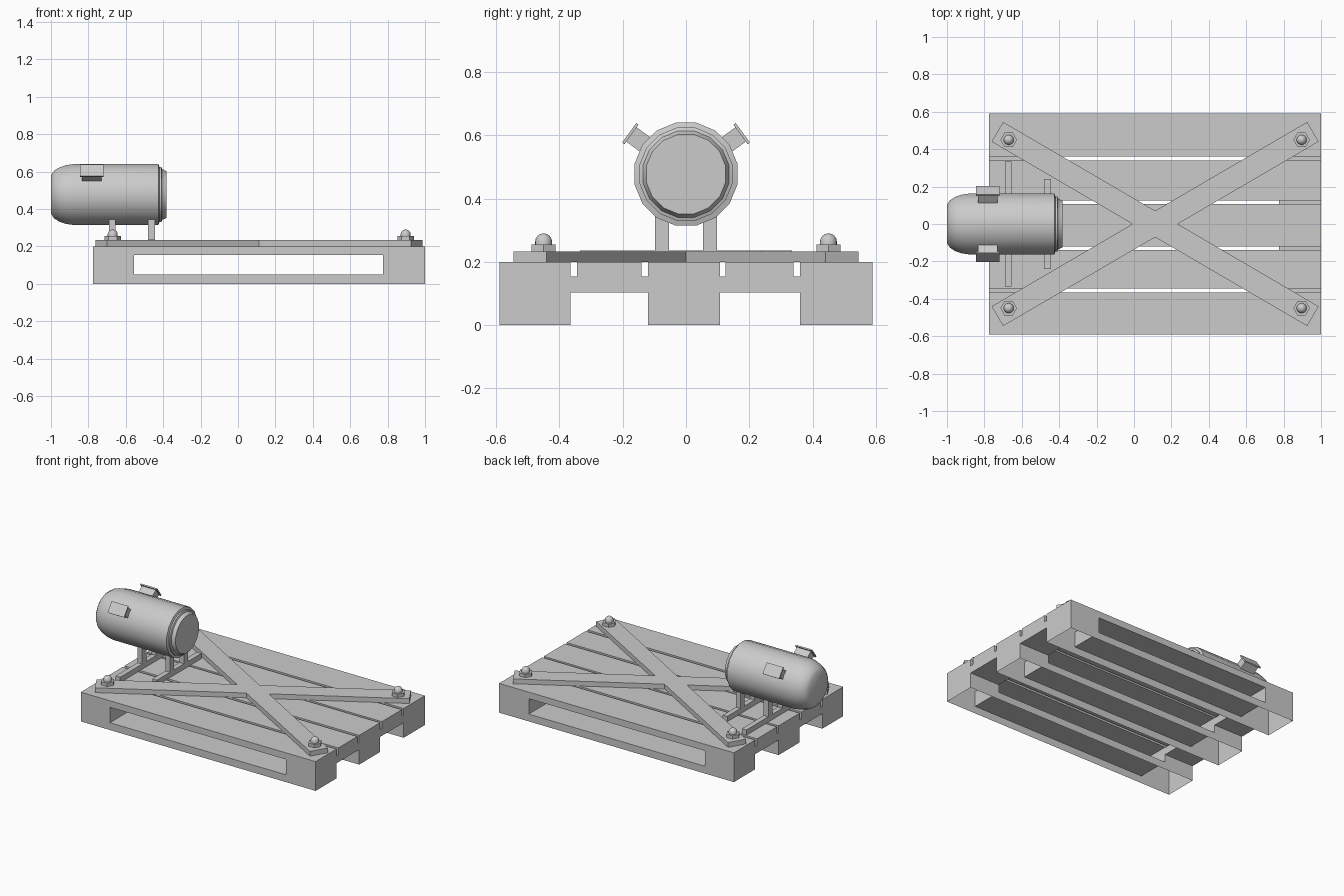
import bpy, bmesh
from math import cos, sin, radians, pi
from mathutils import Matrix

if "Cube" in bpy.data.objects:
    bpy.data.objects.remove(bpy.data.objects["Cube"])


def finish(name, bm, smooth=False):
    bmesh.ops.recalc_face_normals(bm, faces=bm.faces)
    me = bpy.data.meshes.new(name)
    bm.to_mesh(me)
    bm.free()
    ob = bpy.data.objects.new(name, me)
    bpy.context.collection.objects.link(ob)
    if smooth:
        bpy.ops.object.select_all(action='DESELECT')
        ob.select_set(True)
        bpy.context.view_layer.objects.active = ob
        bpy.ops.object.shade_smooth_by_angle(angle=radians(35))
    return ob


def box(name, x, y, z):
    """Box from (min, max) ranges."""
    bm = bmesh.new()
    mid = [(a + b) / 2 for a, b in (x, y, z)]
    size = [b - a for a, b in (x, y, z)]
    bmesh.ops.create_cube(bm, size=1, matrix=Matrix.Translation(mid) @ Matrix.Diagonal((*size, 1)))
    return finish(name, bm)


def lathe(name, profile, sides, matrix):
    """Revolve (radius, height) points around local z."""
    bm = bmesh.new()
    vs = [bm.verts.new((r, 0, h)) for r, h in profile]
    es = [bm.edges.new(p) for p in zip(vs, vs[1:])]
    bmesh.ops.spin(bm, geom=vs + es, cent=(0, 0, 0), axis=(0, 0, 1),
                   angle=2 * pi, steps=sides, use_merge=True)
    bmesh.ops.remove_doubles(bm, verts=bm.verts, dist=1e-5)
    bm.transform(matrix)
    return finish(name, bm, True)


X0, X1 = -0.775, 1.0
H0, H1 = -0.555, 0.775   # ends of the fork openings

# pallet runners: hollow shells with a fork opening, open underneath
for i, (y0, y1) in enumerate([(-.59, -.365), (-.12, .107), (.36, .59)]):
    bm = bmesh.new()
    xs, zs = (X0, H0, H1, X1), (0, .05, .155, .20)
    for a in range(3):
        for b in range(3):
            if (a, b) != (1, 1):
                bm.faces.new([bm.verts.new((xs[a + u], y0, zs[b + v]))
                              for u, v in ((0, 0), (1, 0), (1, 1), (0, 1))])
    bmesh.ops.remove_doubles(bm, verts=bm.verts, dist=1e-5)
    ext = bmesh.ops.extrude_face_region(bm, geom=bm.faces[:], use_keep_orig=True)
    bmesh.ops.translate(bm, vec=(0, y1 - y0, 0),
                        verts=[v for v in ext["geom"] if isinstance(v, bmesh.types.BMVert)])
    bmesh.ops.recalc_face_normals(bm, faces=bm.faces)
    bottom = [f for f in bm.faces if f.calc_center_median().z < .001]
    bmesh.ops.delete(bm, geom=bottom, context='FACES')
    finish(f"runner_{i}", bm)

# loose deck boards between the runners
for i, y in enumerate([(-.345, -.14), (.125, .34)]):
    box(f"deck_board_{i}", (X0, X1), y, (.153, .20))

# cross boards under the deck at both ends
for i, x in enumerate([(X0, H0), (H1, X1)]):
    for j, y in enumerate([(-.365, -.12), (.107, .36)]):
        box(f"cross_board_{i}_{j}", x, y, (.103, .153))

# crossed straps and their bolts
for i, s in enumerate((1, -1)):
    strap = box(f"strap_{i}", (-.977, .977), (-.061, .061), (0, .033))
    strap.location = (.113, 0, .20)
    strap.rotation_euler.z = s * radians(30.3)
    for j, x in enumerate((-.67, .896)):
        bm = bmesh.new()
        bmesh.ops.create_cone(bm, cap_ends=True, segments=6, radius1=.044, radius2=.044, depth=.023,
                              matrix=Matrix.Translation((x, s * .45, .2435)) @ Matrix.Rotation(pi / 6, 4, 'Z'))
        finish(f"hex_nut_{i}_{j}", bm)
        dome = [(.027, .25), (.027, .263)] + [(.027 * cos(a), .263 + .027 * sin(a))
                                              for a in (pi / 8, pi / 4, 3 * pi / 8)] + [(0, .29)]
        lathe(f"dome_cap_{i}_{j}", dome, 16, Matrix.Translation((x, s * .45, 0)))

# motor stand: two floor bars with a pair of legs each
for i, (x, half) in enumerate([((-.691, -.656), .335), ((-.48, -.445), .24)]):
    box(f"stand_bar_{i}", x, (-half, half), (.20, .236))
    for s in (-1, 1):
        box(f"stand_leg_{i}_{s}", x, sorted((s * .053, s * .098)), (.225, .36))

# motor housing, lying along x
CZ = .477
along_x = (Matrix.Translation((0, 0, CZ)) @ Matrix.Rotation(pi / 16, 4, 'X')
           @ Matrix.Rotation(pi / 2, 4, 'Y'))
lathe("motor_body", [(0, -1), (.105, -1), (.13, -.983), (.148, -.955), (.16, -.92), (.166, -.88),
                     (.166, -.425), (.15, -.42), (.15, -.41), (.139, -.406), (.128, -.383), (0, -.383)],
      16, along_x)

# terminal boxes with lids, one on each upper side
for s in (-1, 1):
    for name, x, y, z in [("terminal_box", (-.835, -.73), (-.028, .028), (.14, .215)),
                          ("terminal_lid", (-.845, -.72), (-.038, .038), (.213, .222))]:
        ob = box(f"{name}_{s}", x, y, z)
        ob.location.z = CZ
        ob.rotation_euler.x = s * radians(54)
